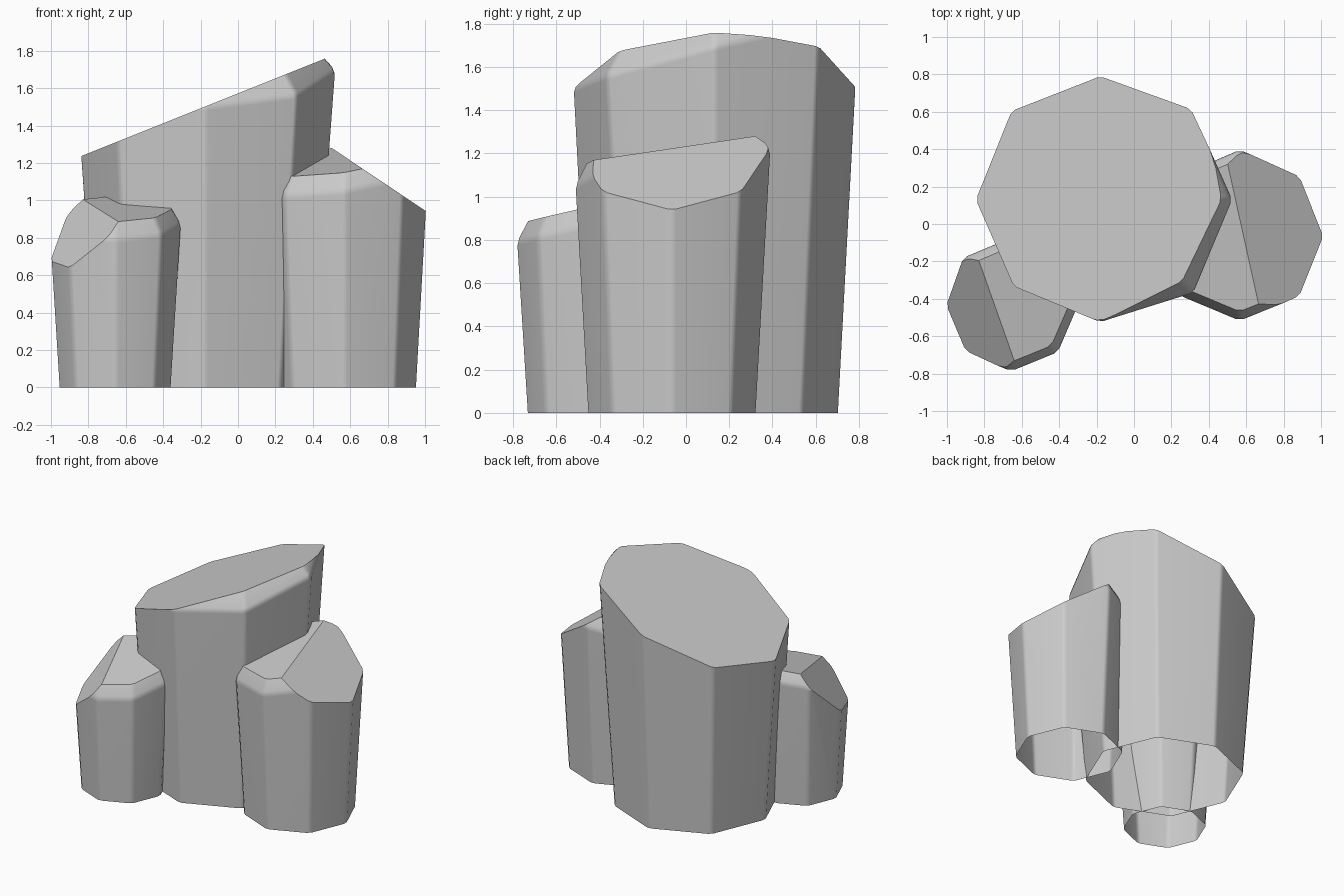
import bpy, bmesh, math
from mathutils import Vector

if "Cube" in bpy.data.objects:
    bpy.data.objects.remove(bpy.data.objects["Cube"])

SIDES = 8


def column(name, centre, base_r, flare, shoulder_z, rise, inset, tilt, cut_point, cut_slope):
    """Flaring octagonal column, open below, with a tilted chamfered top and one slanted cut."""
    cx, cy = centre
    bm = bmesh.new()
    base, shoulder, rim = [], [], []
    for i in range(SIDES):
        a = math.tau * i / SIDES
        c, s = math.cos(a), math.sin(a)
        slope = tilt[0] * c + tilt[1] * s
        # wall radius where the flaring wall meets the tilted shoulder plane
        r = (base_r + flare[i] * shoulder_z) / (1 - flare[i] * slope)
        z = shoulder_z + slope * r
        base.append(bm.verts.new((cx + base_r * c, cy + base_r * s, 0)))
        shoulder.append(bm.verts.new((cx + r * c, cy + r * s, z)))
        q = r - inset
        rim.append(bm.verts.new((cx + q * c, cy + q * s, shoulder_z + rise + slope * q)))
    for i in range(SIDES):
        j = (i + 1) % SIDES
        bm.faces.new((base[i], base[j], shoulder[j], shoulder[i]))
        bm.faces.new((shoulder[i], shoulder[j], rim[j], rim[i]))
    bm.faces.new(rim)

    # soften the upright and shoulder edges
    top = set(rim)
    soft = [e for e in bm.edges
            if not e.is_boundary and not all(v in top for v in e.verts)]
    bmesh.ops.bevel(bm, geom=soft, offset=0.02, segments=1, profile=0.5,
                    affect='EDGES', clamp_overlap=True)

    # slanted cut, capped
    normal = Vector((-cut_slope[0], -cut_slope[1], 1)).normalized()
    res = bmesh.ops.bisect_plane(bm, geom=bm.verts[:] + bm.edges[:] + bm.faces[:],
                                 plane_co=cut_point, plane_no=normal, clear_outer=True)
    cut_edges = [g for g in res['geom_cut'] if isinstance(g, bmesh.types.BMEdge)]
    bmesh.ops.contextual_create(bm, geom=cut_edges)
    bmesh.ops.recalc_face_normals(bm, faces=bm.faces[:])
    if sum(f.normal.z * f.calc_area() for f in bm.faces) < 0:
        bmesh.ops.reverse_faces(bm, faces=bm.faces[:])

    mesh = bpy.data.meshes.new(name)
    bm.to_mesh(mesh)
    bm.free()
    ob = bpy.data.objects.new(name, mesh)
    bpy.context.collection.objects.link(ob)
    bpy.ops.object.select_all(action='DESELECT')
    ob.select_set(True)
    bpy.context.view_layer.objects.active = ob
    bpy.ops.object.shade_smooth_by_angle(angle=math.radians(32))
    weighted = ob.modifiers.new("weighted_normals", 'WEIGHTED_NORMAL')
    weighted.keep_sharp = True
    return ob


# tall middle column
column("tall_column", (-0.18, 0.13), 0.58,
       [0.0745, 0.062, 0.053, 0.069, 0.069, 0.057, 0.05, 0.08],
       1.66, 0.14, 0.12, (0.047, 0.246), (-0.18, 0.13, 1.5), (0.4, 0))

# medium column on the right
column("medium_column", (0.565, -0.065), 0.394, [0.056] * SIDES,
       1.13, 0.09, 0.05, (0.145, 0.18), (0.565, -0.065, 1.237), (-0.67, 0))

# short column at the front left
column("short_column", (-0.657, -0.435), 0.304, [0.062] * SIDES,
       0.87, 0.083, 0.05, (0.01, 0.225), (-1.0, -0.45, 0.67), (1.07, 0.6))
